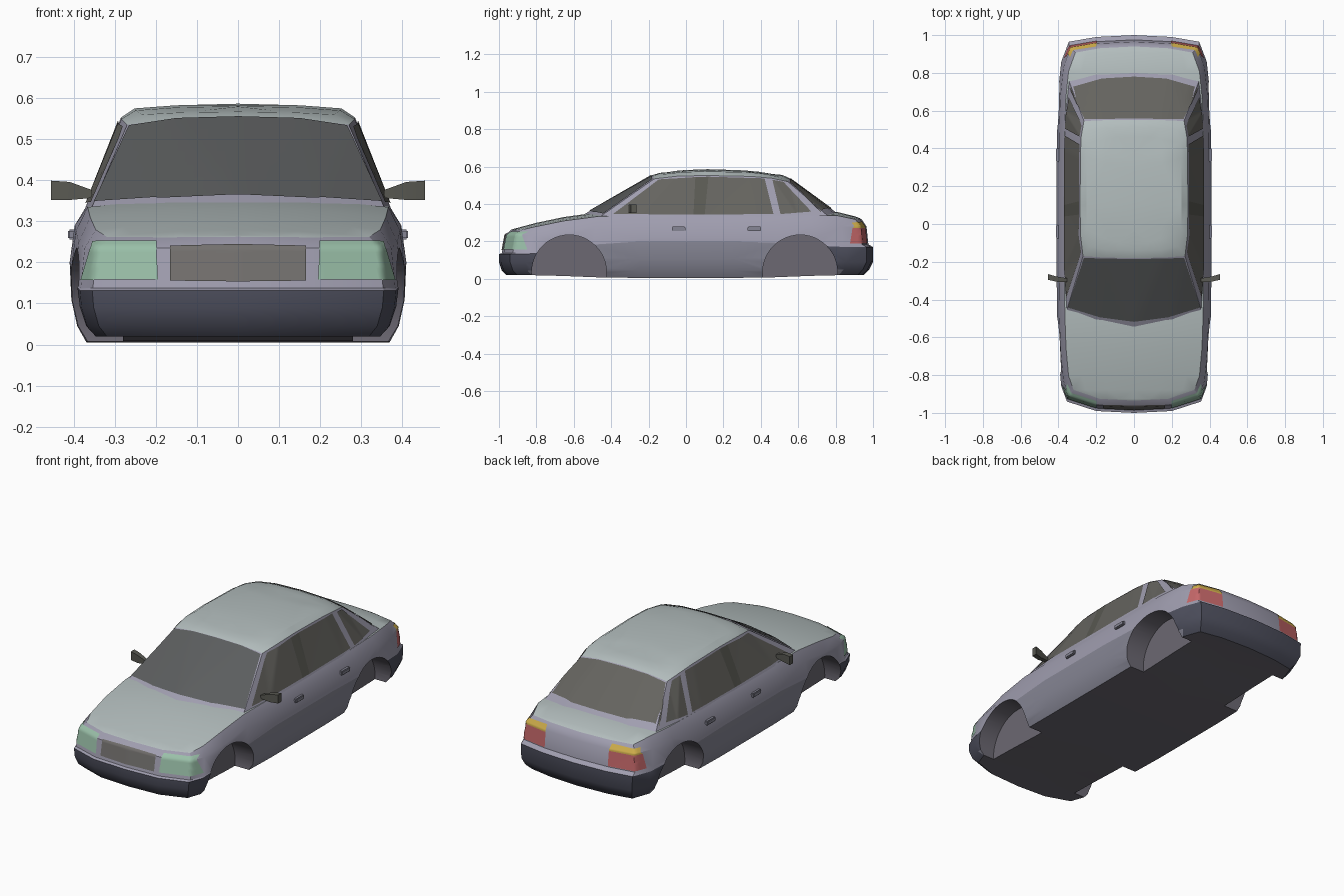
import bpy, bmesh, math
from mathutils import Vector, Matrix
from mathutils.bvhtree import BVHTree

if "Cube" in bpy.data.objects:
    bpy.data.objects.remove(bpy.data.objects["Cube"])


def material(name, rgb):
    m = bpy.data.materials.new(name)
    m.diffuse_color = (*rgb, 1)
    m.use_nodes = True
    m.node_tree.nodes["Principled BSDF"].inputs["Base Color"].default_value = m.diffuse_color
    return m


SIDE = material("paint_side", (0.35, 0.34, 0.43))
TOP = material("paint_top", (0.45, 0.51, 0.51))
SILL = material("paint_lower", (0.24, 0.24, 0.3))
BUMPER = material("bumper_dark", (0.075, 0.078, 0.11))
UNDER = material("underbody_dark", (0.15, 0.14, 0.17))
GLASS = material("glass_screen", (0.105, 0.11, 0.112))
SIDEGLASS = material("glass_side", (0.13, 0.127, 0.115))
TRIM = material("trim_dark", (0.1, 0.1, 0.085))
LAMP = material("headlight_green", (0.32, 0.52, 0.39))
GRILLE = material("grille_grey", (0.17, 0.162, 0.155))
RED = material("tail_red", (0.55, 0.135, 0.14))
AMBER = material("tail_amber", (0.62, 0.42, 0.07))
PAINT = (SIDE, TOP, SILL, BUMPER, UNDER)


def interp(t, pts):
    if t <= pts[0][0]:
        return pts[0][1]
    for (a, va), (b, vb) in zip(pts, pts[1:]):
        if t <= b:
            return va + (vb - va) * (t - a) / (b - a)
    return pts[-1][1]


def activate(ob):
    bpy.ops.object.select_all(action='DESELECT')
    ob.select_set(True)
    bpy.context.view_layer.objects.active = ob


def smooth(ob, angle=30):
    activate(ob)
    bpy.ops.object.shade_smooth_by_angle(angle=math.radians(angle))


def finish(bm, name, mats, angle=30):
    me = bpy.data.meshes.new(name)
    bm.to_mesh(me)
    bm.free()
    ob = bpy.data.objects.new(name, me)
    bpy.context.collection.objects.link(ob)
    for m in mats:
        me.materials.append(m)
    smooth(ob, angle)
    return ob


# Skin a stack of half rings, mirrored over x = 0
def skin(rings, mat):
    bm = bmesh.new()
    for s in (1, -1):
        vs = [[bm.verts.new((s * x, y, z)) for x, y, z in r] for r in rings]
        for i in range(len(vs) - 1):
            for j in range(len(vs[0]) - 1):
                q = [vs[i][j], vs[i][j + 1], vs[i + 1][j + 1], vs[i + 1][j]]
                f = bm.faces.new(q if s > 0 else q[::-1])
                f.material_index = mat(i, (q[0].co.y + q[1].co.y) / 2)
    bmesh.ops.remove_doubles(bm, verts=bm.verts[:], dist=1e-5)
    bmesh.ops.triangulate(bm, faces=bm.faces[:])
    bmesh.ops.recalc_face_normals(bm, faces=bm.faces[:])
    return bm


# Lower body: plan outline stacked in layers
plan = [(0, -1), (.2, -.99), (.355, -.94), (.385, -.86), (.4, -.7), (.407, -.5),
        (.41, -.25), (.41, 0), (.41, .25), (.408, .5), (.402, .7), (.385, .86),
        (.345, .965), (.2, .99), (0, 1)]
deck = [(-.99, .235), (-.96, .25), (-.93, .265), (-.8, .3), (-.6, .342), (-.45, .358),
        (.8, .36), (.92, .33), (.97, .3)]
# x scale, front scale, rear scale, z at front / middle / rear
layers = [(.9, .96, .95, .02, .005, .02), (.955, .985, .98, .045, .045, .05),
          (.99, 1, 1, .09, .11, .09), (1, 1, 1, .132, .2, .17),
          (.995, .985, .975, .138, .215, .185), (.97, .967, .965, .235, .29, .28)]


def layer(sx, f, r, zf, zm, zr):
    return [(x * sx, y * (f if y < 0 else r),
             interp(y, [(-.8, zf), (-.4, zm), (.4, zm), (.8, zr)])) for x, y in plan]


def deck_ring(sx):
    out = []
    for x, y in plan:
        x, y = x * sx, y * (.935 if y < 0 else .94)
        out.append((x, y, interp(y, deck) - .022 * (x / .37) ** 2))
    return out


def body_paint(i, y):
    if i == 0:
        return 4
    if i < 4:
        return 3 if abs(y) > .75 else 2
    return 0 if i < 7 else 1


rings = [layer(*l) for l in layers]
rings.insert(0, [(0, y, z) for x, y, z in rings[0]])
rings += [deck_ring(k) for k in (.9, .72, .4, 0)]
body_bm = skin(rings, body_paint)

# Cabin: base ring, glass-top ring and crowned roof
base = [(0, -.545, .345), (.2, -.52, .335), (.36, -.47, .325), (.373, -.25, .33),
        (.373, .1, .33), (.372, .4, .33), (.366, .6, .33), (.345, .76, .335),
        (.2, .8, .345), (0, .81, .35)]
upper = [(0, -.18, .555), (.15, -.178, .55), (.27, -.17, .535), (.284, -.05, .549),
         (.285, .1, .553), (.284, .35, .548), (.28, .46, .538), (.265, .545, .52),
         (.15, .55, .535), (0, .55, .54)]
roof = [(0, -.14, .567), (.14, -.137, .565), (.235, -.12, .56), (.25, -.03, .57),
        (.252, .1, .575), (.25, .35, .569), (.245, .43, .56), (.225, .5, .545),
        (.14, .51, .553), (0, .515, .556)]
ridge = [(-.14, .567), (-.05, .579), (.1, .587), (.3, .581), (.4, .572), (.515, .556)]


def crown(k):
    out = []
    for x, y, z in roof:
        y = .15 + (y - .15) * (.65 + .35 * k)
        out.append((x * k, y, z * k * k + interp(y, ridge) * (1 - k * k)))
    return out


cabin_bm = skin([base, upper, roof, crown(.6), crown(0)], lambda i, y: int(i > 0))
trees = [BVHTree.FromBMesh(b) for b in (body_bm, cabin_bm)]
body = finish(body_bm, "lower_body", PAINT)
finish(cabin_bm, "cabin_shell", PAINT)

# Wheel arches
bm = bmesh.new()
for s in (1, -1):
    for y in (-.625, .61):
        bmesh.ops.create_cone(bm, cap_ends=True, segments=48, radius1=.2, radius2=.2, depth=.3,
                              matrix=Matrix.Translation((s * .43, y, .035))
                              @ Matrix.Rotation(math.pi / 2, 4, 'Y'))
for f in bm.faces:
    f.material_index = 4
cutter = finish(bm, "arch_cutter", PAINT)
cutter.hide_render = True
activate(body)
mod = body.modifiers.new("arches", 'BOOLEAN')
mod.operation = 'DIFFERENCE'
mod.solver = 'EXACT'
mod.object = cutter
bpy.ops.object.modifier_apply(modifier=mod.name)
bpy.data.objects.remove(cutter)
smooth(body)


# Panels projected on the shell between a bottom and a top polyline
def along(pts, t):
    t *= len(pts) - 1
    i = min(int(t), len(pts) - 2)
    return Vector(pts[i]).lerp(Vector(pts[i + 1]), t - i)


def panel(name, bottom, top, axis, sign, mat, mirror=1, nu=24, nv=14, lift=.004):
    d = Vector((0, 0, 0))
    d[axis] = -sign
    free = [a for a in range(3) if a != axis]
    bm = bmesh.new()
    rows = []
    for i in range(nv + 1):
        row = []
        for j in range(nu + 1):
            p2 = along(bottom, j / nu).lerp(along(top, j / nu), i / nv)
            o = Vector((0, 0, 0))
            o[free[0]], o[free[1]] = p2
            if axis != 0:
                o.x *= mirror
            o[axis] = 3 * sign
            hits = [h for h in (t.ray_cast(o, d) for t in trees) if h[0]]
            if not hits:
                o[axis] = .8 * sign
                hits = [trees[0].find_nearest(o)]
            loc, nor = min(hits, key=lambda h: h[3])[:2]
            if nor.dot(d) > 0:
                nor = -nor
            row.append(bm.verts.new(loc + nor * lift))
        rows.append(row)
    for a, b in zip(rows, rows[1:]):
        for j in range(nu):
            bm.faces.new((a[j], a[j + 1], b[j + 1], b[j]))
    bm.normal_update()
    if sum(f.normal.dot(d) for f in bm.faces) > 0:
        bmesh.ops.reverse_faces(bm, faces=bm.faces[:])
    finish(bm, name, (mat,), 45)


panel("windscreen", [(-.35, -.44), (-.18, -.492), (0, -.516), (.18, -.492), (.35, -.44)],
      [(-.265, -.178), (0, -.184), (.265, -.178)], 2, 1, GLASS)
panel("rear_window", [(-.338, .72), (-.17, .768), (0, .778), (.17, .768), (.338, .72)],
      [(-.262, .553), (0, .556), (.262, .553)], 2, 1, SIDEGLASS)
panel("grille", [(-.165, .155), (0, .153), (.165, .155)],
      [(-.165, .238), (0, .242), (.165, .238)], 1, -1, GRILLE)

for side, s in (("right", 1), ("left", -1)):
    panel(side + "_front_window", [(-.39, .345), (.04, .343)], [(-.145, .53), (.05, .543)], 0, s, SIDEGLASS)
    panel(side + "_door_pillar", [(.04, .343), (.1, .343)], [(.05, .543), (.12, .545)], 0, s, TRIM, nu=4)
    panel(side + "_rear_window", [(.1, .343), (.468, .345)], [(.12, .545), (.42, .536)], 0, s, SIDEGLASS)
    panel(side + "_quarter_window", [(.505, .345), (.67, .358)], [(.462, .528), (.52, .517)], 0, s, SIDEGLASS)
    panel(side + "_headlight", [(.195, .157), (.38, .157)], [(.198, .25), (.352, .25)], 1, -1, LAMP, s)
    panel(side + "_tail_light", [(.195, .19), (.368, .19)], [(.195, .272), (.352, .272)], 1, 1, RED, s)
    panel(side + "_indicator", [(.195, .272), (.352, .272)], [(.2, .305), (.335, .3)], 1, 1, AMBER, s)

    # Wing mirror: stalk widening into the housing (x, y, half depth, z low, z high)
    bm = bmesh.new()
    loops = [[bm.verts.new((s * x, y + a * h, z)) for a, z in ((-1, lo), (1, lo), (1, hi), (-1, hi))]
             for x, y, h, lo, hi in ((.355, -.297, .01, .357, .376), (.41, -.292, .014, .352, .396),
                                     (.455, -.28, .015, .352, .399))]
    for a, b in zip(loops, loops[1:]):
        for k in range(4):
            bm.faces.new((a[k], a[k - 1], b[k - 1], b[k]))
    bm.faces.new(loops[0])
    bm.faces.new(loops[-1])
    bmesh.ops.recalc_face_normals(bm, faces=bm.faces[:])
    finish(bm, side + "_mirror", (TRIM,))

    # Door handles
    for part, y in (("front", -.04), ("rear", .365)):
        bm = bmesh.new()
        bmesh.ops.create_cube(bm, size=1, matrix=Matrix.Translation((s * .403, y, .268))
                              @ Matrix.Diagonal((.022, .072, .024, 1)))
        bmesh.ops.bevel(bm, geom=bm.edges[:], offset=.004, segments=2, affect='EDGES')
        finish(bm, f"{side}_{part}_handle", (SILL,))
